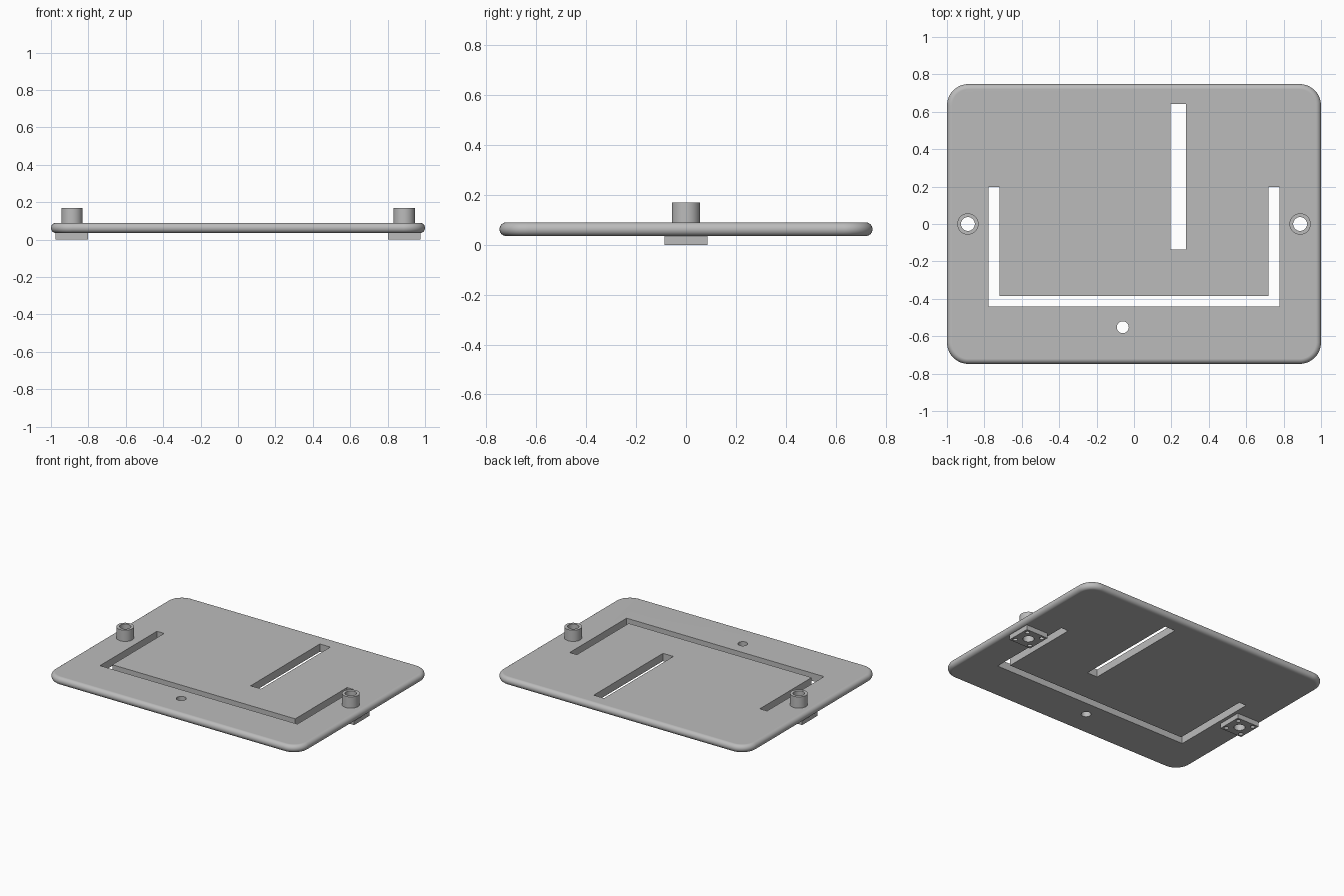
import bpy, bmesh
from math import sin, cos, pi, radians

if "Cube" in bpy.data.objects:
    bpy.data.objects.remove(bpy.data.objects["Cube"])

GREY = 0.5
grey = bpy.data.materials.new("plain grey")
grey.use_nodes = True
grey.diffuse_color = (GREY, GREY, GREY, 1)
grey.node_tree.nodes["Principled BSDF"].inputs["Base Color"].default_value = (GREY, GREY, GREY, 1)

PLATE_BOTTOM, PLATE_TOP = 0.035, 0.09
BOSS_X, BORE = 0.888, 0.037


def make_object(name, bm):
    bmesh.ops.recalc_face_normals(bm, faces=bm.faces)
    mesh = bpy.data.meshes.new(name)
    bm.to_mesh(mesh)
    bm.free()
    mesh.materials.append(grey)
    obj = bpy.data.objects.new(name, mesh)
    bpy.context.collection.objects.link(obj)
    return obj


def loft(bm, rings):
    """Skin equal-length closed rings and cap both ends."""
    loops = [[bm.verts.new(p) for p in ring] for ring in rings]
    for a, b in zip(loops, loops[1:]):
        for i in range(len(a)):
            j = (i + 1) % len(a)
            bm.faces.new((a[i], a[j], b[j], b[i]))
    bm.faces.new(loops[0][::-1])
    bm.faces.new(loops[-1])


def prism(bm, outline, z0, z1):
    loft(bm, [[(x, y, z) for x, y in outline] for z in (z0, z1)])


def rect(x0, x1, y0, y1):
    return [(x0, y0), (x1, y0), (x1, y1), (x0, y1)]


def circle(x, y, r, n=40):
    return [(x + r * cos(2 * pi * i / n), y + r * sin(2 * pi * i / n)) for i in range(n)]


def rounded_rect(hx, hy, r, n=12):
    pts = []
    for q, (sx, sy) in enumerate(((1, 1), (-1, 1), (-1, -1), (1, -1))):
        for i in range(n + 1):
            a = pi / 2 * (q + i / n)
            pts.append((sx * (hx - r) + r * cos(a), sy * (hy - r) + r * sin(a)))
    return pts


def cut(obj, cutter):
    mod = obj.modifiers.new("cut", "BOOLEAN")
    mod.operation, mod.solver, mod.object = "DIFFERENCE", "EXACT", cutter
    select(obj)
    bpy.ops.object.modifier_apply(modifier=mod.name)


def select(obj):
    bpy.ops.object.select_all(action="DESELECT")
    obj.select_set(True)
    bpy.context.view_layer.objects.active = obj


def finish(obj):
    select(obj)
    bpy.ops.object.shade_smooth_by_angle(angle=radians(30))
    mod = obj.modifiers.new("flat face normals", "WEIGHTED_NORMAL")
    mod.keep_sharp = True


# Plate with a fully rounded rim
bm = bmesh.new()
half = (PLATE_TOP - PLATE_BOTTOM) / 2
rings = []
for i in range(13):
    a = -pi / 2 + pi * i / 12
    inset = half * (1 - cos(a))
    z = PLATE_BOTTOM + half * (1 + sin(a))
    rings.append([(x, y, z) for x, y in rounded_rect(1 - inset, 0.748 - inset, 0.115 - inset)])
loft(bm, rings)
plate = make_object("plate", bm)

# Openings through the plate: U slot, straight slot, small hole, boss bores
bm = bmesh.new()
u_slot = [(-0.777, -0.442), (0.777, -0.442), (0.777, 0.198), (0.72, 0.198),
          (0.72, -0.385), (-0.72, -0.385), (-0.72, 0.198), (-0.777, 0.198)]
openings = [u_slot, rect(0.195, 0.277, -0.137, 0.642), circle(-0.06, -0.552, 0.032)]
openings += [circle(s * BOSS_X, 0, BORE) for s in (-1, 1)]
for outline in openings:
    prism(bm, outline, -0.2, 0.4)
plate_cutter = make_object("plate_cutter", bm)
cut(plate, plate_cutter)
finish(plate)

# Bored bosses on top, square feet with corner holes below
for side, s in (("left", 1), ("right", -1)):
    x = s * BOSS_X
    bm = bmesh.new()
    prism(bm, circle(x, 0, 0.057), PLATE_TOP, 0.17)
    boss = make_object(side + "_boss", bm)

    bm = bmesh.new()
    prism(bm, rect(x - 0.087, x + 0.087, -0.087, 0.087), 0, PLATE_BOTTOM)
    foot = make_object(side + "_foot", bm)

    bm = bmesh.new()
    for dx in (-1, 1):
        for dy in (-1, 1):
            prism(bm, circle(x + dx * 0.06, dy * 0.06, 0.015, 20), -0.1, 0.1)
    hole_cutter = make_object("hole_cutter", bm)

    cut(foot, hole_cutter)
    for part in (boss, foot):
        cut(part, plate_cutter)
        finish(part)
    bpy.data.objects.remove(hole_cutter)

bpy.data.objects.remove(plate_cutter)
